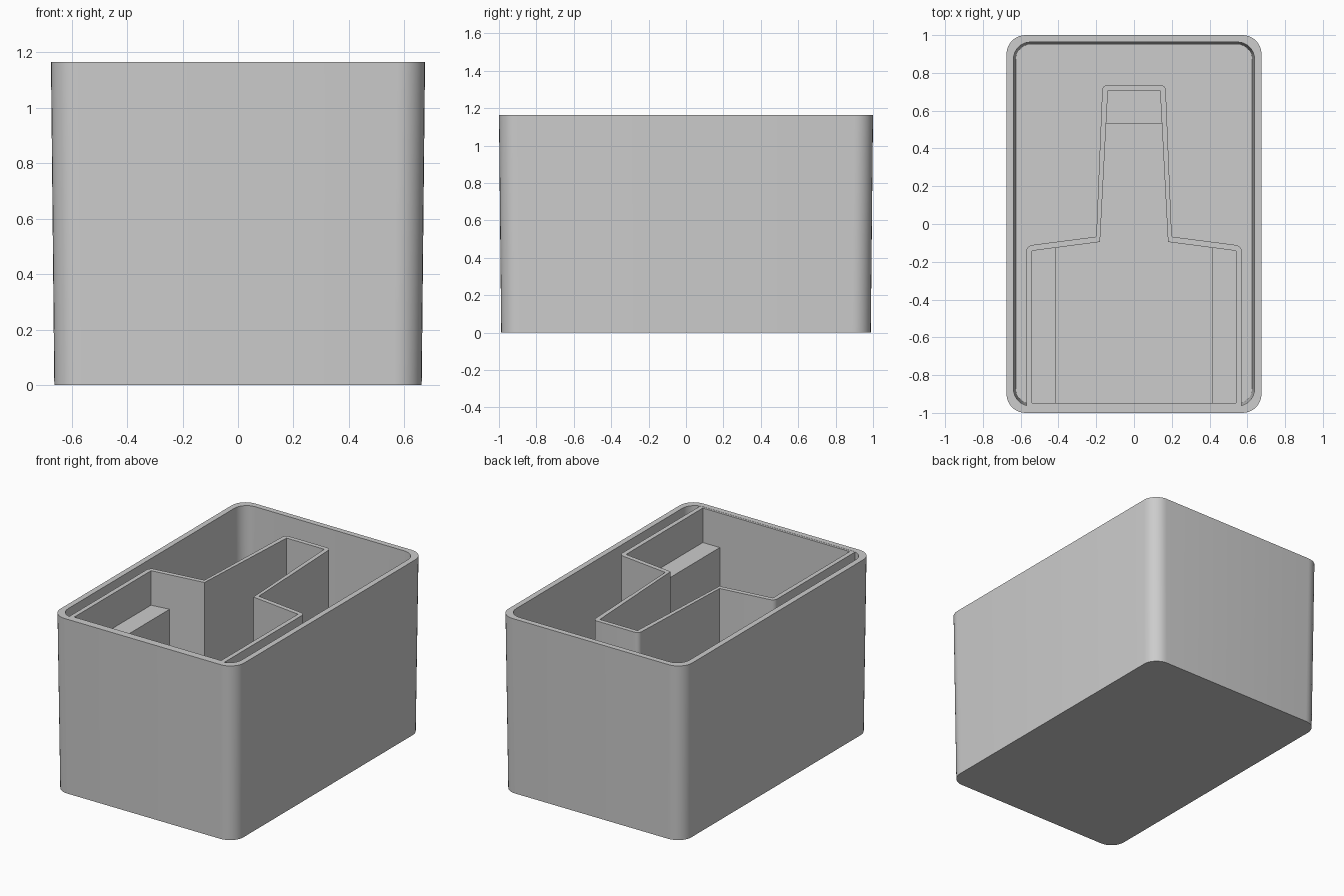
import bpy
import bmesh
import math
from mathutils import Vector

if "Cube" in bpy.data.objects:
    bpy.data.objects.remove(bpy.data.objects["Cube"], do_unlink=True)

HEIGHT = 1.165      # top of the outer rim
WALL_TOP = 1.164    # top of the inner partition, practically flush with the rim
FLOOR = 0.04
ARC = 8             # segments per rounded corner

grey = bpy.data.materials.new("plain_grey")
grey.use_nodes = True
grey.diffuse_color = (0.604, 0.604, 0.604, 1)
grey.node_tree.nodes["Principled BSDF"].inputs["Base Color"].default_value = grey.diffuse_color


def outline(points, radii):
    """Closed outline with each corner rounded; always ARC + 1 points per corner."""
    pts = [Vector((x, y, 0)) for x, y in points]
    result = []
    for i, (p, r) in enumerate(zip(pts, radii)):
        if r == 0:
            result += [p.copy() for _ in range(ARC + 1)]
            continue
        a = (pts[i - 1] - p).normalized()
        b = (pts[(i + 1) % len(pts)] - p).normalized()
        half = a.angle(b) / 2
        centre = p + (a + b).normalized() * (r / math.sin(half))
        reach = r / math.tan(half)
        start = (p + a * reach - centre).normalized()
        end = (p + b * reach - centre).normalized()
        result += [centre + start.slerp(end, k / ARC).normalized() * r for k in range(ARC + 1)]
    return result


def rounded_rect(hx, hy, r):
    return outline([(hx, -hy), (hx, hy), (-hx, hy), (-hx, -hy)], [r] * 4)


def loft(name, rings, ring_closed=False):
    """Bridge (outline, height) rings; cap the ends or join last to first."""
    bm = bmesh.new()
    loops = [[bm.verts.new((p.x, p.y, z)) for p in ring] for ring, z in rings]
    pairs = list(zip(loops, loops[1:]))
    if ring_closed:
        pairs.append((loops[-1], loops[0]))
    else:
        bm.faces.new(loops[0][::-1])
        bm.faces.new(loops[-1])
    for low, high in pairs:
        n = len(low)
        for i in range(n):
            j = (i + 1) % n
            bm.faces.new((low[i], low[j], high[j], high[i]))
    bmesh.ops.remove_doubles(bm, verts=bm.verts, dist=0.0001)
    bmesh.ops.recalc_face_normals(bm, faces=bm.faces)
    mesh = bpy.data.meshes.new(name)
    bm.to_mesh(mesh)
    bm.free()
    mesh.materials.append(grey)
    obj = bpy.data.objects.new(name, mesh)
    bpy.context.collection.objects.link(obj)
    bpy.ops.object.select_all(action="DESELECT")
    obj.select_set(True)
    bpy.context.view_layer.objects.active = obj
    bpy.ops.object.shade_smooth_by_angle(angle=math.radians(30))


def block(name, points, top):
    ring = [Vector((x, y, 0)) for x, y in points]
    loft(name, [(ring, FLOOR - 0.01), (ring, top)])


def mirrored(half):
    """Complete a right-hand point list with its reflection across x = 0."""
    return half + [(-x, y) for x, y in reversed(half)]


# Open tray with slightly drafted walls inside and out
loft("outer_tray", [
    (rounded_rect(0.663, 0.988, 0.1), 0),
    (rounded_rect(0.675, 1.0, 0.1), HEIGHT),
    (rounded_rect(0.638, 0.963, 0.09), HEIGHT),
    (rounded_rect(0.626, 0.951, 0.08), FLOOR),
])

# Stepped partition: wide bay at the front, tapering narrow bay behind
outer_half = [(0.57, -0.97), (0.57, -0.115), (0.2, -0.067), (0.167, 0.737)]
inner_half = [(0.54, -0.948), (0.54, -0.142), (0.18, -0.095), (0.138, 0.707)]
outer_radii = [0, 0.035, 0, 0.03]
outer = outline(mirrored(outer_half), outer_radii + outer_radii[::-1])
inner = outline(mirrored(inner_half), [0] * 8)
loft("inner_partition", [
    (outer, FLOOR - 0.01), (outer, WALL_TOP),
    (inner, WALL_TOP), (inner, FLOOR - 0.01),
], ring_closed=True)

# Support ledges along both sides of the front bay
for side, sign in (("left", 1), ("right", -1)):
    block(side + "_ledge", [
        (sign * x, y) for x, y in
        ((0.415, -0.955), (0.55, -0.955), (0.55, -0.135), (0.415, -0.118))
    ], 0.935)

# Raised step at the back of the narrow bay
block("back_step", mirrored([(0.155, 0.53), (0.145, 0.715)]), 0.6)
